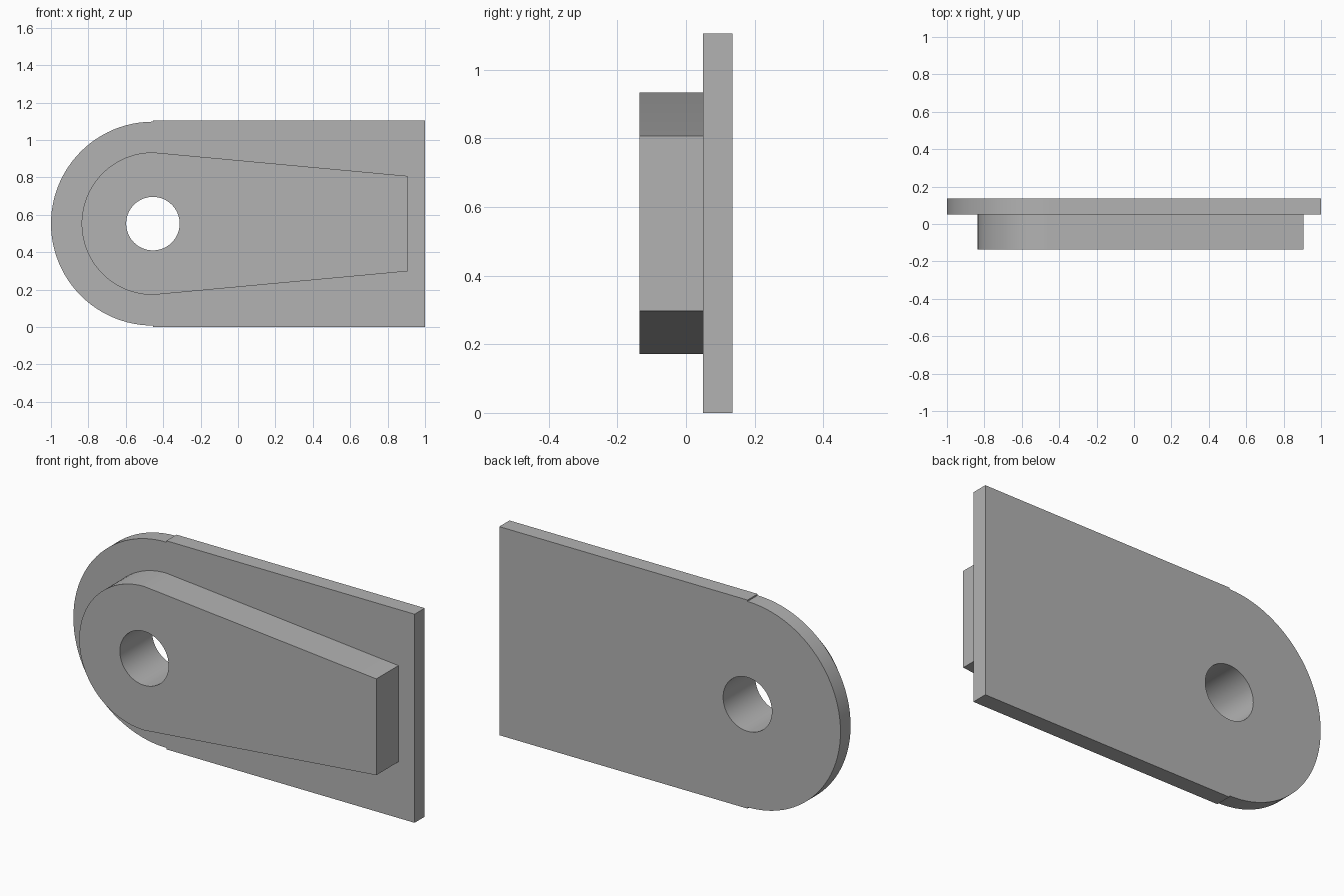
import bpy, bmesh
from math import cos, sin, pi, radians

if "Cube" in bpy.data.objects:
    bpy.data.objects.remove(bpy.data.objects["Cube"])

CX, CZ = -0.455, 0.5525     # shared centre of the round end and the hole
HOLE_R = 0.143

grey = bpy.data.materials.new("plain grey")
grey.use_nodes = True
colour = (0.45, 0.45, 0.45, 1)
grey.diffuse_color = colour
grey.node_tree.nodes["Principled BSDF"].inputs["Base Color"].default_value = colour


def arc(radius, start, end, steps):
    angles = [start + (end - start) * i / steps for i in range(steps + 1)]
    return [(CX + radius * cos(a), CZ + radius * sin(a)) for a in angles]


def pierced_slab(name, outline, y_front, y_back):
    """Fill an outline around the hole and extrude it from front to back."""
    bm = bmesh.new()
    edges = []
    for loop in (outline, arc(HOLE_R, 0, 2 * pi, 64)[:-1]):
        verts = [bm.verts.new((x, y_front, z)) for x, z in loop]
        edges += [bm.edges.new((v, verts[i - 1])) for i, v in enumerate(verts)]
    bmesh.ops.triangle_fill(bm, edges=edges, use_beauty=True)
    ext = bmesh.ops.extrude_face_region(bm, geom=bm.faces[:], use_keep_orig=True)
    moved = [g for g in ext["geom"] if isinstance(g, bmesh.types.BMVert)]
    bmesh.ops.translate(bm, verts=moved, vec=(0, y_back - y_front, 0))
    bmesh.ops.recalc_face_normals(bm, faces=bm.faces[:])
    mesh = bpy.data.meshes.new(name)
    bm.to_mesh(mesh)
    bm.free()
    mesh.materials.append(grey)
    obj = bpy.data.objects.new(name, mesh)
    bpy.context.collection.objects.link(obj)
    bpy.ops.object.select_all(action="DESELECT")
    obj.select_set(True)
    bpy.context.view_layer.objects.active = obj
    bpy.ops.object.shade_smooth_by_angle(angle=radians(30))


# Back plate: round end slightly smaller than the straight part, leaving a tiny step
half = CZ
plate = [(1, CZ - half), (1, CZ + half), (CX, CZ + half)]
plate += arc(0.545, pi / 2, 3 * pi / 2, 48) + [(CX, CZ - half)]
pierced_slab("back_plate", plate, 0.05, 0.135)

# Raised boss: round end tapering to a narrower square end
boss = [(0.905, CZ - 0.255), (0.905, CZ + 0.255)]
boss += arc(0.381, pi / 2, 3 * pi / 2, 48)
pierced_slab("tapered_boss", boss, -0.135, 0.05)
